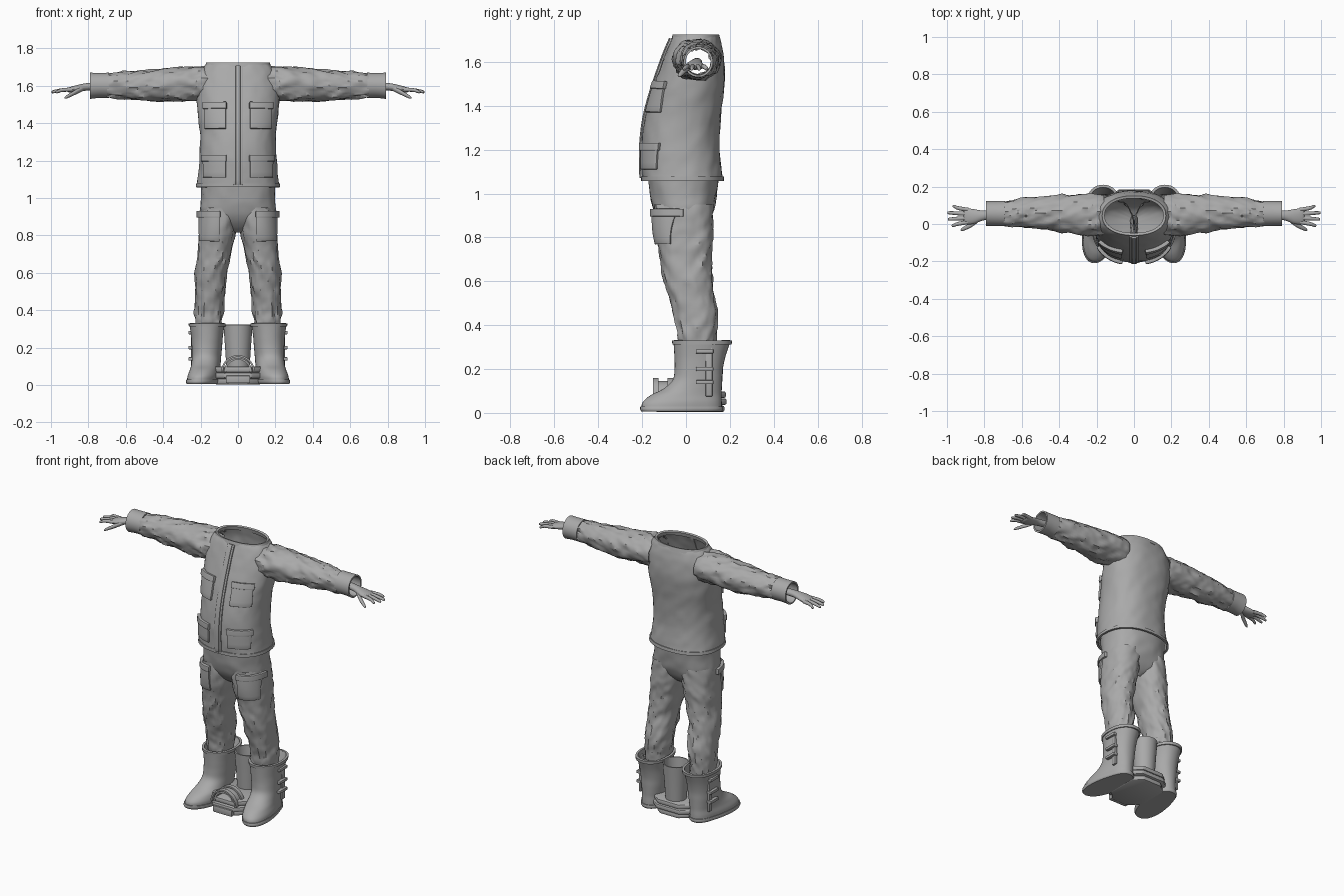
import bpy, bmesh, math
from mathutils import Vector, noise

if "Cube" in bpy.data.objects:
    bpy.data.objects.remove(bpy.data.objects["Cube"], do_unlink=True)

grey = bpy.data.materials.new("plain grey")
grey.use_nodes = True
grey.diffuse_color = (0.4, 0.4, 0.4, 1)
grey.node_tree.nodes["Principled BSDF"].inputs["Base Color"].default_value = (0.4, 0.4, 0.4, 1)
parts = []


def finish(name, bm, mirror=False, thick=0, offset=-1, bevel=0):
    """Turn a bmesh into a named part with its modifiers."""
    mesh = bpy.data.meshes.new(name)
    bm.to_mesh(mesh)
    bm.free()
    mesh.materials.append(grey)
    ob = bpy.data.objects.new(name, mesh)
    bpy.context.collection.objects.link(ob)
    if thick:
        mod = ob.modifiers.new("Thickness", "SOLIDIFY")
        mod.thickness, mod.offset = thick, offset
    if bevel:
        mod = ob.modifiers.new("Bevel", "BEVEL")
        mod.width, mod.segments = bevel, 2
    if mirror:
        mod = ob.modifiers.new("Mirror", "MIRROR")
        mod.use_mirror_merge = False
    parts.append(ob)
    return ob


def refine(rings, steps):
    """Smooth curve through the rings (position, centre a, centre b, half a, half b)."""
    out = []
    last = len(rings) - 1
    for i in range(last):
        a, b, c, d = (rings[min(max(i + k, 0), last)] for k in (-1, 0, 1, 2))
        for s in range(steps):
            t = s / steps
            out.append([0.5 * (2 * q + (r - p) * t + (2 * p - 5 * q + 4 * r - u) * t * t
                               + (3 * q - p - 3 * r + u) * t ** 3)
                        for p, q, r, u in zip(a, b, c, d)])
    return out + [list(rings[-1])]


def loft(name, rings, axis="Z", seg=40, steps=5, power=2, wrinkle=0, cap="",
         shear=0, hole=None, **kw):
    """Skin rounded cross-sections along the Z or X axis."""
    bm = bmesh.new()
    rows = []
    for t, ca, cb, ra, rb in refine(rings, steps):
        row = []
        for k in range(seg):
            ang = math.tau * k / seg
            c, s = math.cos(ang), math.sin(ang)
            a = math.copysign(abs(c) ** (2 / power), c)
            b = math.copysign(abs(s) ** (2 / power), s)
            grow = 0
            if wrinkle:
                grow = wrinkle * noise.noise(Vector((c * 2, s * 2, t * 14 + c * 3)))
                grow += wrinkle * 0.6 * noise.noise(Vector((c * 5, s * 5, t * 22 - s * 4)))
            pa, pb = ca + a * (ra + grow), cb + b * (rb + grow)
            if shear:
                pa -= shear * min(pb - 0.07, 0) * max(0, 1 - t / 0.25)
            row.append(bm.verts.new((pa, pb, t) if axis == "Z" else (t, pa, pb)))
        rows.append(row)
    for lo, hi in zip(rows, rows[1:]):
        for k in range(seg):
            n = (k + 1) % seg
            bm.faces.new((lo[k], lo[n], hi[n], hi[k]))
    if "start" in cap:
        bm.faces.new(rows[0][::-1])
    if "end" in cap:
        bm.faces.new(rows[-1])
    if hole:
        gone = [f for f in bm.faces if hole(f.calc_center_median())]
        bmesh.ops.delete(bm, geom=gone, context="FACES")
    return finish(name, bm, **kw)


def patch(name, rings, x0, x1, z0, z1, thick, power, mirror=True):
    """A raised panel that follows the front of a lofted body."""
    dense = refine(rings, 8)
    bm = bmesh.new()
    nx, nz = 10, max(4, int((z1 - z0) * 40))
    grid = []
    for j in range(nz + 1):
        z = z0 + (z1 - z0) * j / nz
        _, cx, cy, hx, hy = min(dense, key=lambda r: abs(r[0] - z))
        for lo, hi in zip(dense, dense[1:]):
            if lo[0] <= z <= hi[0]:
                f = (z - lo[0]) / (hi[0] - lo[0])
                cx, cy, hx, hy = (p + (q - p) * f for p, q in zip(lo[1:], hi[1:]))
        row = []
        for i in range(nx + 1):
            x = x0 + (x1 - x0) * i / nx
            u = min(abs(x - cx) / hx, 1)
            row.append(bm.verts.new((x, cy - hy * (1 - u ** power) ** (1 / power), z)))
        grid.append(row)
    for lo, hi in zip(grid, grid[1:]):
        for i in range(nx):
            bm.faces.new((lo[i], lo[i + 1], hi[i + 1], hi[i]))
    return finish(name, bm, mirror, thick, 0, 0.003)


def box(name, centre, size, **kw):
    bm = bmesh.new()
    bmesh.ops.create_cube(bm, size=1)
    bmesh.ops.scale(bm, vec=size, verts=bm.verts)
    bmesh.ops.translate(bm, vec=centre, verts=bm.verts)
    return finish(name, bm, bevel=0.003, **kw)


def pocket(name, rings, x0, x1, z0, z1, power):
    patch(name, rings, x0 + 0.004, x1 - 0.004, z0, z1, 0.022, power)
    patch(name + "_flap", rings, x0, x1, z1 - 0.035, z1, 0.036, power)


# Jacket body, open at the collar, hem and armholes
torso = [(1.06, 0, -0.015, 0.222, 0.185), (1.12, 0, -0.02, 0.213, 0.182),
         (1.22, 0, -0.025, 0.206, 0.177), (1.34, 0, -0.015, 0.203, 0.173),
         (1.45, 0, 0.005, 0.215, 0.165), (1.55, 0, 0.025, 0.222, 0.152),
         (1.64, 0, 0.038, 0.213, 0.132), (1.69, 0, 0.043, 0.19, 0.116),
         (1.715, 0, 0.045, 0.17, 0.106)]
loft("jacket_body", torso, seg=64, power=2.3, wrinkle=0.004, thick=0.008,
     hole=lambda p: abs(p.x) > 0.12 and math.hypot(p.y - 0.05, p.z - 1.61) < 0.075)
loft("jacket_hem", [(1.058, 0, -0.015, 0.226, 0.189), (1.078, 0, -0.016, 0.224, 0.188)],
     seg=64, power=2.3, thick=0.012)
loft("collar_rim", [(1.7, 0, 0.045, 0.178, 0.112), (1.724, 0, 0.045, 0.17, 0.106)],
     seg=64, power=2.2, thick=0.014)
patch("zip_placket", torso, -0.024, 0.024, 1.07, 1.705, 0.014, 2.3, False)
patch("zip", torso, -0.012, 0.012, 1.07, 1.705, 0.024, 2.3, False)
pocket("chest_pocket", torso, 0.06, 0.18, 1.37, 1.51, 2.3)
pocket("lower_pocket", torso, 0.06, 0.185, 1.11, 1.23, 2.3)

# Sleeves and cuffs
loft("sleeve", [(0.16, 0.05, 1.612, 0.103, 0.088), (0.25, 0.05, 1.61, 0.11, 0.092),
                (0.4, 0.056, 1.605, 0.097, 0.086), (0.55, 0.06, 1.603, 0.082, 0.078),
                (0.7, 0.056, 1.602, 0.064, 0.062)],
     "X", steps=12, wrinkle=0.012, thick=0.006, mirror=True)
loft("cuff", [(0.69, 0.056, 1.602, 0.068, 0.068), (0.74, 0.056, 1.602, 0.067, 0.067),
              (0.79, 0.056, 1.6, 0.067, 0.07)], "X", thick=0.01, mirror=True)

# Hands
loft("palm", [(0.76, 0.05, 1.598, 0.024, 0.02), (0.81, 0.045, 1.594, 0.027, 0.02),
              (0.86, 0.04, 1.585, 0.04, 0.019), (0.9, 0.042, 1.578, 0.042, 0.014),
              (0.915, 0.043, 1.576, 0.03, 0.006)],
     "X", seg=20, cap="start end", mirror=True)
for i, tip in enumerate((0.975, 0.995, 0.998, 0.97)):
    y = 0.01 + 0.022 * i
    spread = (i - 1.5) * 0.012
    loft("finger", [(0.885, y, 1.58, 0.011, 0.011), (0.94, y + spread * 0.5, 1.577, 0.0105, 0.01),
                    (tip - 0.008, y + spread, 1.568, 0.008, 0.008),
                    (tip, y + spread, 1.566, 0.003, 0.003)],
         "X", seg=12, cap="end", mirror=True)
loft("thumb", [(0.825, 0.03, 1.588, 0.014, 0.014), (0.87, -0.004, 1.565, 0.014, 0.013),
               (0.915, -0.027, 1.541, 0.01, 0.009), (0.927, -0.032, 1.535, 0.003, 0.003)],
     "X", seg=12, cap="end", mirror=True)

# Trousers
leg = [(0.26, 0.157, 0.05, 0.066, 0.08), (0.36, 0.157, 0.05, 0.073, 0.088),
       (0.45, 0.15, 0.045, 0.079, 0.1), (0.6, 0.143, 0.01, 0.085, 0.11),
       (0.72, 0.125, 0, 0.09, 0.12), (0.83, 0.108, -0.01, 0.101, 0.133),
       (0.95, 0.1, -0.01, 0.1, 0.136)]
loft("trouser_leg", leg, steps=10, power=2.1, wrinkle=0.011, mirror=True)
loft("trouser_hips", [(0.815, 0, -0.005, 0.02, 0.05), (0.84, 0, -0.005, 0.1, 0.085),
                      (0.88, 0, -0.008, 0.18, 0.118), (0.93, 0, -0.01, 0.202, 0.14),
                      (1.0, 0, -0.012, 0.198, 0.152), (1.1, 0, -0.012, 0.198, 0.164)],
     seg=64, power=2.4, wrinkle=0.004)
pocket("thigh_pocket", leg, 0.095, 0.205, 0.77, 0.93, 2.1)

# Boots with soles, rims and side straps
loft("boot", [(0.025, 0.17, -0.02, 0.084, 0.183), (0.05, 0.17, -0.017, 0.084, 0.18),
              (0.08, 0.169, 0, 0.079, 0.162), (0.11, 0.168, 0.03, 0.077, 0.133),
              (0.15, 0.167, 0.052, 0.078, 0.113), (0.2, 0.166, 0.058, 0.081, 0.11),
              (0.26, 0.166, 0.064, 0.085, 0.117), (0.325, 0.165, 0.073, 0.094, 0.13)],
     power=2.2, shear=0.16, thick=0.008, mirror=True)
loft("boot_sole", [(0.006, 0.17, -0.02, 0.084, 0.183), (0.016, 0.17, -0.02, 0.089, 0.189),
                   (0.03, 0.17, -0.02, 0.088, 0.188)],
     power=2.2, shear=0.16, cap="start end", mirror=True)
loft("boot_rim", [(0.312, 0.165, 0.073, 0.098, 0.135), (0.33, 0.165, 0.073, 0.099, 0.137)],
     power=2.2, thick=0.014, mirror=True)
box("boot_strip", (0.243, 0.105, 0.19), (0.014, 0.03, 0.23), mirror=True)
for z in (0.14, 0.2, 0.28):
    box("boot_strap", (0.25, 0.085, z), (0.03, 0.08, 0.018), mirror=True)

# Kit between the boots: stacked plates, open cup and arched cradle
for i, (hx, front, back) in enumerate(((0.125, -0.14, 0.175), (0.142, -0.15, 0.185),
                                       (0.135, -0.14, 0.182))):
    bm = bmesh.new()
    bottom = [bm.verts.new((x, y, 0.004 + i * 0.032)) for x, y in (
        (-hx, front + 0.07), (-hx + 0.07, front), (hx - 0.07, front), (hx, front + 0.07),
        (hx, back - 0.05), (hx - 0.06, back), (-hx + 0.06, back), (-hx, back - 0.05))]
    face = bm.faces.new(bottom)
    top = bmesh.ops.extrude_face_region(bm, geom=[face])["geom"]
    bmesh.ops.translate(bm, vec=(0, 0, 0.03),
                        verts=[v for v in top if isinstance(v, bmesh.types.BMVert)])
    bmesh.ops.recalc_face_normals(bm, faces=bm.faces)
    finish("base_plate", bm, bevel=0.009)
loft("cup", [(0.09, 0, 0.1, 0.062, 0.062), (0.2, 0, 0.1, 0.069, 0.069),
             (0.322, 0, 0.1, 0.078, 0.078)], cap="start", thick=0.007)
box("front_knob", (0, -0.145, 0.03), (0.13, 0.03, 0.04))
for radius, y0, y1 in ((0.085, -0.15, -0.125), (0.07, -0.14, -0.07), (0.085, -0.085, -0.06)):
    bm = bmesh.new()
    arc = [(radius * math.cos(math.pi * k / 24), 0.07 + radius * math.sin(math.pi * k / 24))
           for k in range(25)]
    rows = [[bm.verts.new((x, y, z)) for x, z in arc] for y in (y0, y1)]
    for k in range(24):
        bm.faces.new((rows[0][k], rows[1][k], rows[1][k + 1], rows[0][k + 1]))
    finish("cradle_arch", bm, thick=0.01, offset=0)

# Bake the modifiers and smooth the cloth while keeping edges crisp
bpy.ops.object.select_all(action="DESELECT")
for ob in parts:
    ob.select_set(True)
bpy.context.view_layer.objects.active = parts[0]
bpy.ops.object.convert(target="MESH")
bpy.ops.object.shade_smooth_by_angle(angle=math.radians(40))
